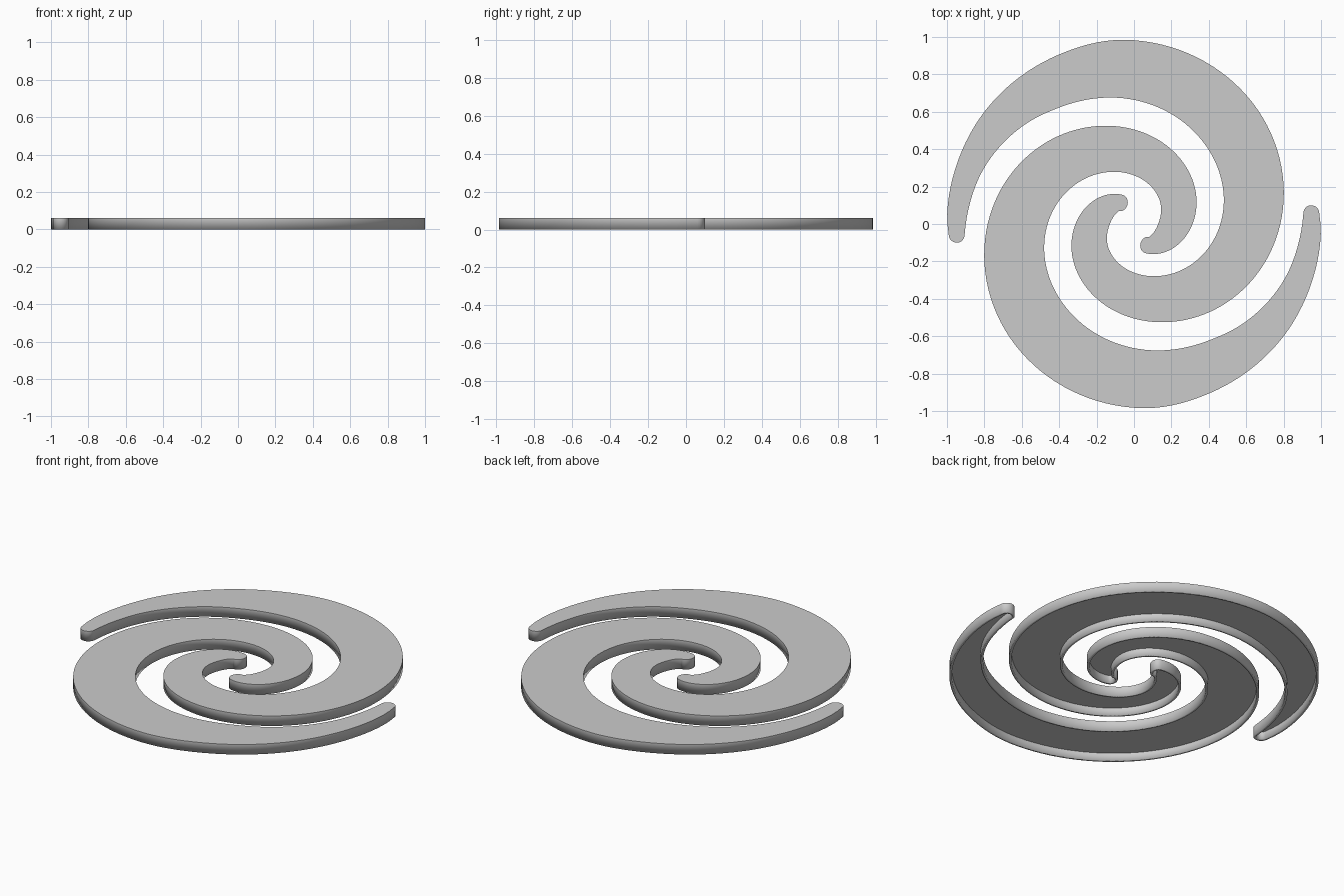
import bpy
from math import sin, cos, pi, radians

if "Cube" in bpy.data.objects:
    bpy.data.objects.remove(bpy.data.objects["Cube"])

HEIGHT, WALL = 0.06, 0.014

# Edge profiles as (degrees turned clockwise from -x, radius)
OUTER = [(-3.5, .992), (3, 1.0), (20, 1.0), (37, 1.0), (66, .991), (87, .986),
         (131, .914), (171, .81), (256, .541), (340, .356), (418, .19), (429, .166)]
INNER = [(-3.5, .907), (5, .889), (20, .857), (41, .794), (57, .741), (82, .682),
         (120, .596), (166, .495), (250, .297), (331, .166), (360, .129), (401, .106)]


def spiral(knots, step=3):
    """Smooth cubic through the radius knots, returned as xy points."""
    n = len(knots)
    slopes = []
    for i in range(n):
        a, b = knots[max(i - 1, 0)], knots[min(i + 1, n - 1)]
        slopes.append((b[1] - a[1]) / (b[0] - a[0]))
    pts = []
    for i in range(n - 1):
        (s0, r0), (s1, r1) = knots[i], knots[i + 1]
        h = s1 - s0
        count = max(1, round(h / step))
        for k in range(count + (i == n - 2)):
            t = k / count
            r = (r0 * (2*t**3 - 3*t**2 + 1) + r1 * (3*t**2 - 2*t**3)
                 + h * slopes[i] * (t**3 - 2*t**2 + t) + h * slopes[i + 1] * (t**3 - t**2))
            a = pi - radians(s0 + h * t)
            pts.append((r * cos(a), r * sin(a)))
    return pts


def cap(p, q, bulge, n=12):
    """Rounded tip from p to q, bulging to the left."""
    cx, cy = (p[0] + q[0]) / 2, (p[1] + q[1]) / 2
    ux, uy = (p[0] - q[0]) / 2, (p[1] - q[1]) / 2
    length = (ux * ux + uy * uy) ** .5
    vx, vy = uy / length * bulge, -ux / length * bulge
    return [(cx + ux * cos(a) + vx * sin(a), cy + uy * cos(a) + vy * sin(a))
            for a in (pi * k / n for k in range(1, n))]


outer = spiral(OUTER)
inner = spiral(INNER)[::-1]
outline = outer + cap(outer[-1], inner[0], .036) + inner + cap(inner[-1], outer[0], .042)
outline.reverse()

# Open-bottomed shell: top plate plus side walls
n = len(outline)
verts = [(x, y, z) for z in (0, HEIGHT) for x, y in outline]
faces = [tuple(range(n, 2 * n))]
faces += [(i, (i + 1) % n, n + (i + 1) % n, n + i) for i in range(n)]
mesh = bpy.data.meshes.new("spiral_arm")
mesh.from_pydata(verts, [], faces)

# Two identical arms, half a turn apart
for k in range(2):
    arm = bpy.data.objects.new(f"spiral_arm_{k + 1}", mesh)
    bpy.context.collection.objects.link(arm)
    arm.rotation_euler.z = k * pi
    shell = arm.modifiers.new("shell", 'SOLIDIFY')
    shell.thickness = WALL
    shell.offset = -1
    shell.use_even_offset = True
    if k == 0:
        bpy.context.view_layer.objects.active = arm
        arm.select_set(True)
        bpy.ops.object.shade_smooth_by_angle(angle=radians(30))
        arm.select_set(False)
